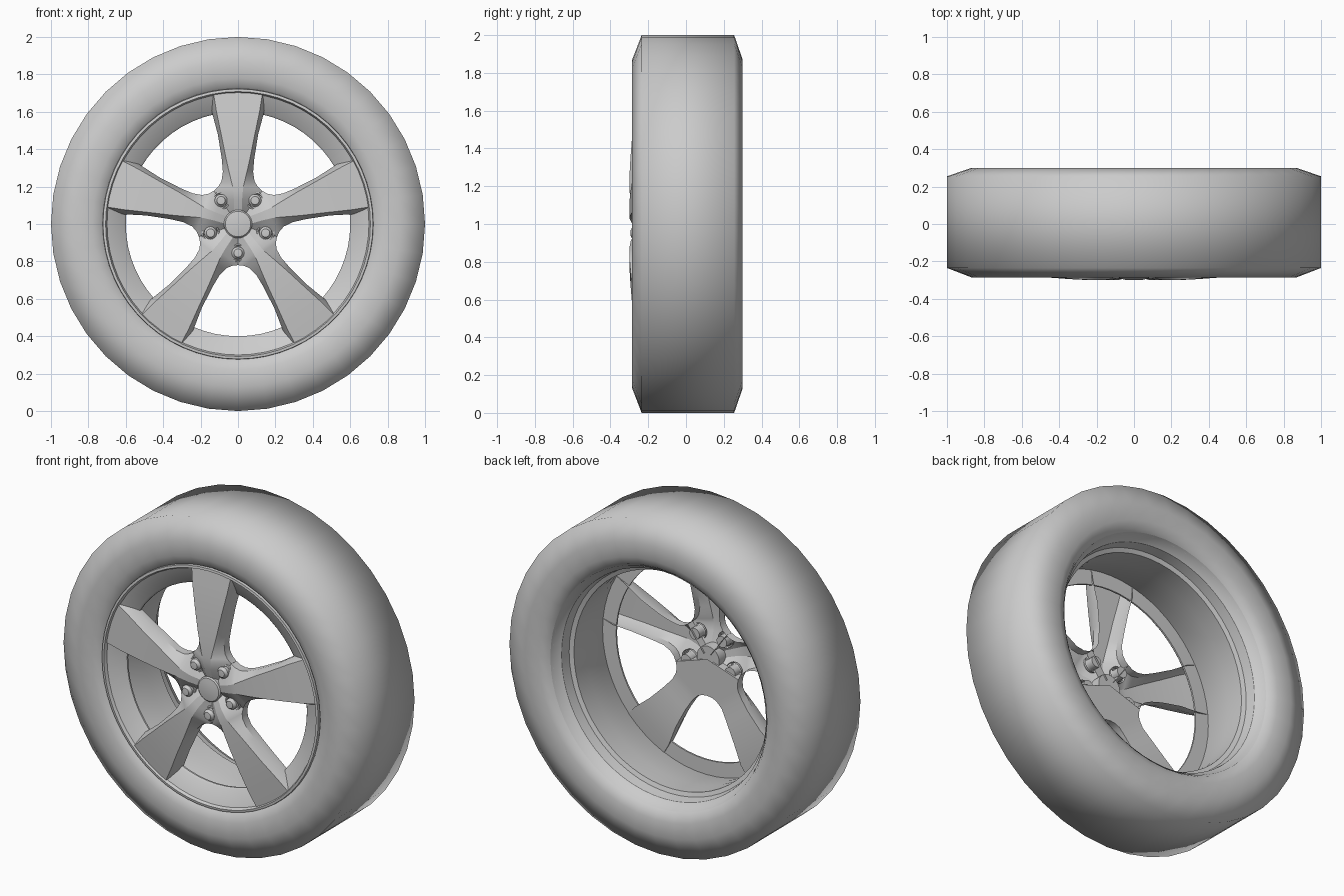
import bpy, bmesh, math
from mathutils import Matrix

if "Cube" in bpy.data.objects:
    bpy.data.objects.remove(bpy.data.objects["Cube"], do_unlink=True)

gray = bpy.data.materials.new("plain gray")
gray.use_nodes = True
gray.diffuse_color = (0.6, 0.6, 0.6, 1)
gray.node_tree.nodes["Principled BSDF"].inputs["Base Color"].default_value = gray.diffuse_color

AXLE = Matrix.Translation((0, 0, 1))
STEP = math.tau / 5


def grid(name, rows, turn=0, smooth=30, closed=False):
    """Skin a list of equal-length point rows, turned about the axle."""
    bm = bmesh.new()
    vs = [[bm.verts.new(p) for p in row] for row in rows]
    if closed:
        vs.append(vs[0])
    for a, b in zip(vs, vs[1:]):
        for i in range(len(a) - 1):
            bm.faces.new((a[i], a[i + 1], b[i + 1], b[i]))
    bmesh.ops.remove_doubles(bm, verts=bm.verts, dist=1e-5)
    bmesh.ops.recalc_face_normals(bm, faces=bm.faces)
    bm.transform(AXLE @ Matrix.Rotation(turn, 4, 'Y'))
    me = bpy.data.meshes.new(name)
    bm.to_mesh(me)
    bm.free()
    me.materials.append(gray)
    ob = bpy.data.objects.new(name, me)
    bpy.context.collection.objects.link(ob)
    bpy.ops.object.select_all(action='DESELECT')
    ob.select_set(True)
    bpy.context.view_layer.objects.active = ob
    bpy.ops.object.shade_smooth_by_angle(angle=math.radians(smooth))
    return ob


def lathe(name, profile, segs, up=0, turn=0, smooth=30):
    """Revolve (radius, y) points about an axis parallel to the axle."""
    rows = []
    for k in range(segs):
        a = math.tau * k / segs
        rows.append([(r * math.sin(a), y, up + r * math.cos(a)) for r, y in profile])
    return grid(name, rows, turn, smooth, closed=True)


# Tyre
lathe("tyre", [(.715, -.24), (.735, -.262), (.78, -.278), (.87, -.285), (1, -.235),
               (1, .255), (.87, .3), (.78, .293), (.735, .277), (.715, .25)], 40, smooth=80)

# Rim: front lip, sloped flange, barrel and stepped rear lip
lathe("rim", [(.725, -.24), (.722, -.266), (.708, -.268), (.7, -.25), (.61, -.21), (.6, -.2),
              (.6, -.19), (.69, -.19), (.67, -.1), (.655, .02), (.65, .14), (.675, .15),
              (.685, .21), (.705, .23), (.72, .265)], 60)

# Spoke sections: distance out, face half width, face y, base half width, base y, back y
SECTIONS = [(.03, .012, -.262, .022, -.25, -.2),
            (.08, .02, -.275, .058, -.25, -.2),
            (.13, .022, -.293, .094, -.25, -.2),
            (.178, .026, -.3, .129, -.248, -.2),
            (.2, .029, -.3, .105, -.25, -.2),
            (.23, .036, -.3, .088, -.25, -.2),
            (.28, .048, -.298, .081, -.248, -.2),
            (.35, .064, -.294, .087, -.24, -.19),
            (.48, .09, -.284, .108, -.225, -.18),
            (.6, .115, -.27, .14, -.215, -.18),
            (.705, .132, -.255, .15, -.22, -.19)]

shell = [[(-b, k, a), (-b, by, a), (-f, fy, a), (f, fy, a), (b, by, a), (b, k, a)]
         for a, f, fy, b, by, k in SECTIONS]
back = [[(-b, k, a), (b, k, a)] for a, f, fy, b, by, k in SECTIONS]
back.insert(0, [(-.002, -.2, 0), (.002, -.2, 0)])

for i in range(5):
    grid(f"spoke_{i + 1}", shell, i * STEP, 25)
    # Lug nut sitting in a raised seat between two spokes
    turn = (i + .5) * STEP
    lathe(f"lug_seat_{i + 1}", [(.05, -.245), (.048, -.262), (.041, -.264), (.038, -.25)],
          20, .155, turn)
    lathe(f"lug_nut_{i + 1}", [(0, -.21), (.034, -.21), (.034, -.275), (.026, -.282),
                               (.022, -.292), (0, -.294)], 16, .155, turn)

# Back plates behind the two lower spokes
for i, side in ((2, "left"), (3, "right")):
    grid(f"back_plate_{side}", back, i * STEP, 25)

# Centre cap
lathe("center_cap", [(0, -.21), (.075, -.21), (.075, -.274), (.068, -.281), (.04, -.285),
                     (0, -.287)], 32)
